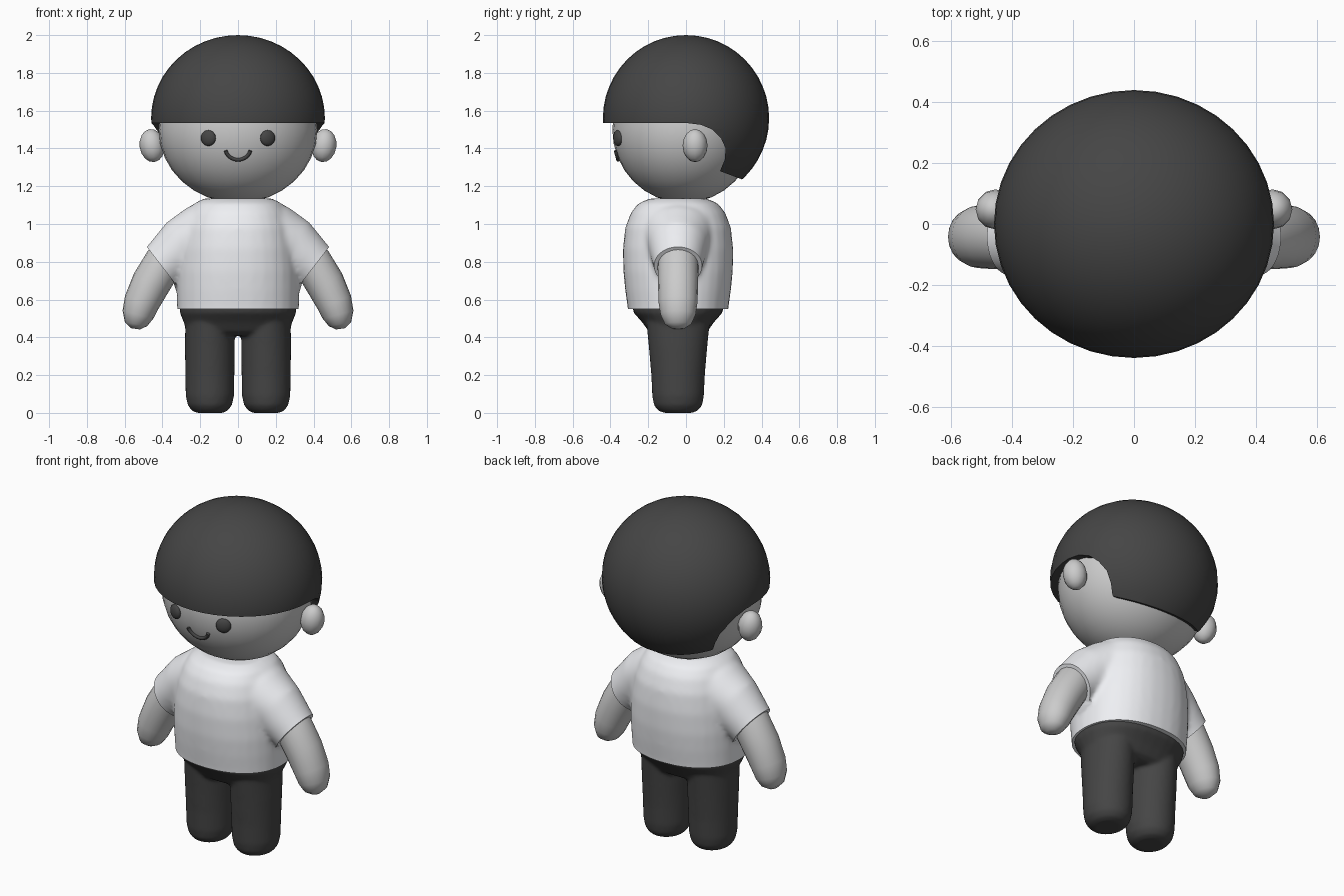
import bpy, bmesh, math
from mathutils import Vector

if "Cube" in bpy.data.objects:
    bpy.data.objects.remove(bpy.data.objects["Cube"])


def paint(name, rgb):
    m = bpy.data.materials.new(name)
    m.diffuse_color = (*rgb, 1)
    m.use_nodes = True
    m.node_tree.nodes["Principled BSDF"].inputs["Base Color"].default_value = m.diffuse_color
    return m


DARK = paint("dark", (0.06, 0.06, 0.06))
WHITE = paint("white", (0.86, 0.87, 0.9))


def activate(ob):
    bpy.ops.object.select_all(action='DESELECT')
    ob.select_set(True)
    bpy.context.view_layer.objects.active = ob


def smooth(ob, angle=40):
    activate(ob)
    bpy.ops.object.shade_smooth_by_angle(angle=math.radians(angle))


def modify(ob, kind, **props):
    mod = ob.modifiers.new(kind.title(), kind)
    for k, v in props.items():
        setattr(mod, k, v)
    activate(ob)
    bpy.ops.object.modifier_apply(modifier=mod.name)


def make(name, bm, mat=None):
    bmesh.ops.recalc_face_normals(bm, faces=bm.faces)
    me = bpy.data.meshes.new(name)
    bm.to_mesh(me)
    bm.free()
    ob = bpy.data.objects.new(name, me)
    bpy.context.collection.objects.link(ob)
    if mat:
        me.materials.append(mat)
    return ob


def ball(name, loc, size, mat=None, seg=32, rings=16, rot=(0, 0, 0)):
    bpy.ops.mesh.primitive_uv_sphere_add(segments=seg, ring_count=rings, radius=1, location=loc, rotation=rot)
    ob = bpy.context.object
    ob.name = name
    ob.scale = size
    if mat:
        ob.data.materials.append(mat)
    smooth(ob, 60)
    return ob


def loft(bm, sections, side=1, n=32, power=2.0):
    """Closed skin over rings (x, y, z, radius_x, radius_y, tilt in degrees)."""
    rings = []
    for x, y, z, ra, rb, tilt in sections:
        t = math.radians(tilt)
        u = Vector((math.cos(t), 0, math.sin(t)))
        ring = []
        for i in range(n):
            a = 2 * math.pi * i / n
            c, s = math.cos(a), math.sin(a)
            c = math.copysign(abs(c) ** (2 / power), c)
            s = math.copysign(abs(s) ** (2 / power), s)
            p = Vector((x, y, z)) + u * ra * c + Vector((0, rb * s, 0))
            ring.append(bm.verts.new((p.x * side, p.y, p.z)))
        rings.append(ring)
    for r, q in zip(rings, rings[1:]):
        for i in range(n):
            bm.faces.new((r[i], r[(i + 1) % n], q[(i + 1) % n], q[i]))
    bm.faces.new(rings[0])
    bm.faces.new(rings[-1])


def cut(ob, co, normal, keep=lambda c: True):
    """Trim the faces accepted by keep with a plane and close the opening."""
    bm = bmesh.new()
    bm.from_mesh(ob.data)
    faces = [f for f in bm.faces if keep(f.calc_center_median())]
    geom = set(faces)
    for f in faces:
        geom.update(f.edges)
        geom.update(f.verts)
    res = bmesh.ops.bisect_plane(bm, geom=list(geom), plane_co=co, plane_no=normal, clear_outer=True)
    bmesh.ops.holes_fill(bm, edges=[e for e in bm.edges if e.is_boundary], sides=0)
    bm.to_mesh(ob.data)
    bm.free()


Y = -0.042  # depth centre of the body

# head
ball("head", (0, -0.01, 1.5), (0.42, 0.38, 0.388))

# hair: dome kept only inside an extruded side profile
hair = ball("hair", (0, 0, 1.56), (0.46, 0.44, 0.44), DARK, 40, 24)
profile = [(-.6, 1.535), (0, 1.535), (.08, 1.525), (.14, 1.5), (.185, 1.455), (.21, 1.4), (.205, 1.34),
           (.18, 1.28), (.3, 1.235), (.36, 1.2), (.6, 1.2), (.6, 2.2), (-.6, 2.2)]
bm = bmesh.new()
face = bm.faces.new([bm.verts.new((-0.7, y, z)) for y, z in profile])
ext = bmesh.ops.extrude_face_region(bm, geom=[face])
bmesh.ops.translate(bm, vec=(1.4, 0, 0), verts=[v for v in ext["geom"] if isinstance(v, bmesh.types.BMVert)])
cutter = make("hair_cutter", bm)
cutter.hide_render = True
modify(hair, 'BOOLEAN', operation='INTERSECT', object=cutter, solver='EXACT')
bpy.data.objects.remove(cutter)
smooth(hair, 40)

# ears and eyes
for s, side in ((1, "left"), (-1, "right")):
    ball(side + "_ear", (0.455 * s, 0.048, 1.415), (0.066, 0.066, 0.088), None, 12, 8, (0, 0.15 * s, 0))
    ball(side + "_eye", (0.157 * s, -0.36, 1.455), (0.042, 0.022, 0.042), DARK, 20, 10, (0, 0, 0.4 * s))

# smiling mouth
cu = bpy.data.curves.new("mouth", 'CURVE')
cu.dimensions = '3D'
cu.bevel_depth = 0.01
cu.bevel_resolution = 2
cu.use_fill_caps = True
sp = cu.splines.new('POLY')
sp.points.add(12)
for i, p in enumerate(sp.points):
    a = math.radians(195 + 150 * i / 12)
    x, z = 0.068 * math.cos(a), 1.405 + 0.065 * math.sin(a)
    y = -0.013 - 0.38 * math.sqrt(1 - (x / 0.42) ** 2 - ((z - 1.5) / 0.388) ** 2)
    p.co = (x, y, z, 1)
cu.materials.append(DARK)
bpy.context.collection.objects.link(bpy.data.objects.new("mouth", cu))

# shirt: torso and sleeves fused, then trimmed at the hems
bm = bmesh.new()
loft(bm, [(0, Y, z, a, b, 0) for z, a, b in
          [(.48, .32, .26), (.56, .322, .267), (.65, .325, .28), (.75, .325, .29), (.87, .315, .292),
           (.98, .295, .28), (1.06, .265, .25), (1.11, .23, .21), (1.135, .18, .15)]], power=2.2)
for s in (1, -1):
    loft(bm, [(.10, Y, .96, .16, .2, 75), (.2, Y, .94, .165, .19, 68), (.3, Y, .875, .155, .155, 60),
              (.405, Y, .778, .128, .128, 52), (.5, Y, .69, .12, .12, 48)], s)
shirt = make("shirt", bm, WHITE)
modify(shirt, 'REMESH', mode='VOXEL', voxel_size=0.014)
modify(shirt, 'SMOOTH', factor=0.5, iterations=10)
cut(shirt, (0, 0, 0.55), (0, 0, -1), lambda c: abs(c.x) < 0.345 and c.z < 0.65)
for s in (1, -1):
    cut(shirt, (.405 * s, Y, .778), (.79 * s, 0, -.61), lambda c: c.x * s > 0.335)
smooth(shirt)

# trousers: hips and legs fused
bm = bmesh.new()
loft(bm, [(0, Y, z, a, b, 0) for z, a, b in
          [(.41, .24, .12), (.43, .27, .155), (.48, .288, .19), (.53, .308, .235), (.6, .31, .25)]], power=2.3)
for s in (1, -1):
    loft(bm, [(.149, Y, z, a, b, 0) for z, a, b in
              [(0, .07, .075), (.012, .095, .105), (.04, .117, .128), (.09, .128, .137), (.2, .13, .142),
               (.35, .132, .155), (.5, .13, .17)]], s)
trousers = make("trousers", bm, DARK)
modify(trousers, 'REMESH', mode='VOXEL', voxel_size=0.011)
modify(trousers, 'SMOOTH', factor=0.5, iterations=6)
smooth(trousers, 60)

# arms
for s, side in ((1, "left"), (-1, "right")):
    bm = bmesh.new()
    loft(bm, [(.33, Y, .87, .10, .10, 50), (.405, Y, .778, .108, .108, 48), (.465, Y, .68, .104, .106, 35),
              (.51, Y, .585, .095, .103, 22), (.53, Y, .52, .084, .093, 15), (.54, Y, .47, .06, .07, 10),
              (.543, Y, .445, .025, .03, 8)], s, 20)
    arm = make(side + "_arm", bm)
    smooth(arm, 60)
